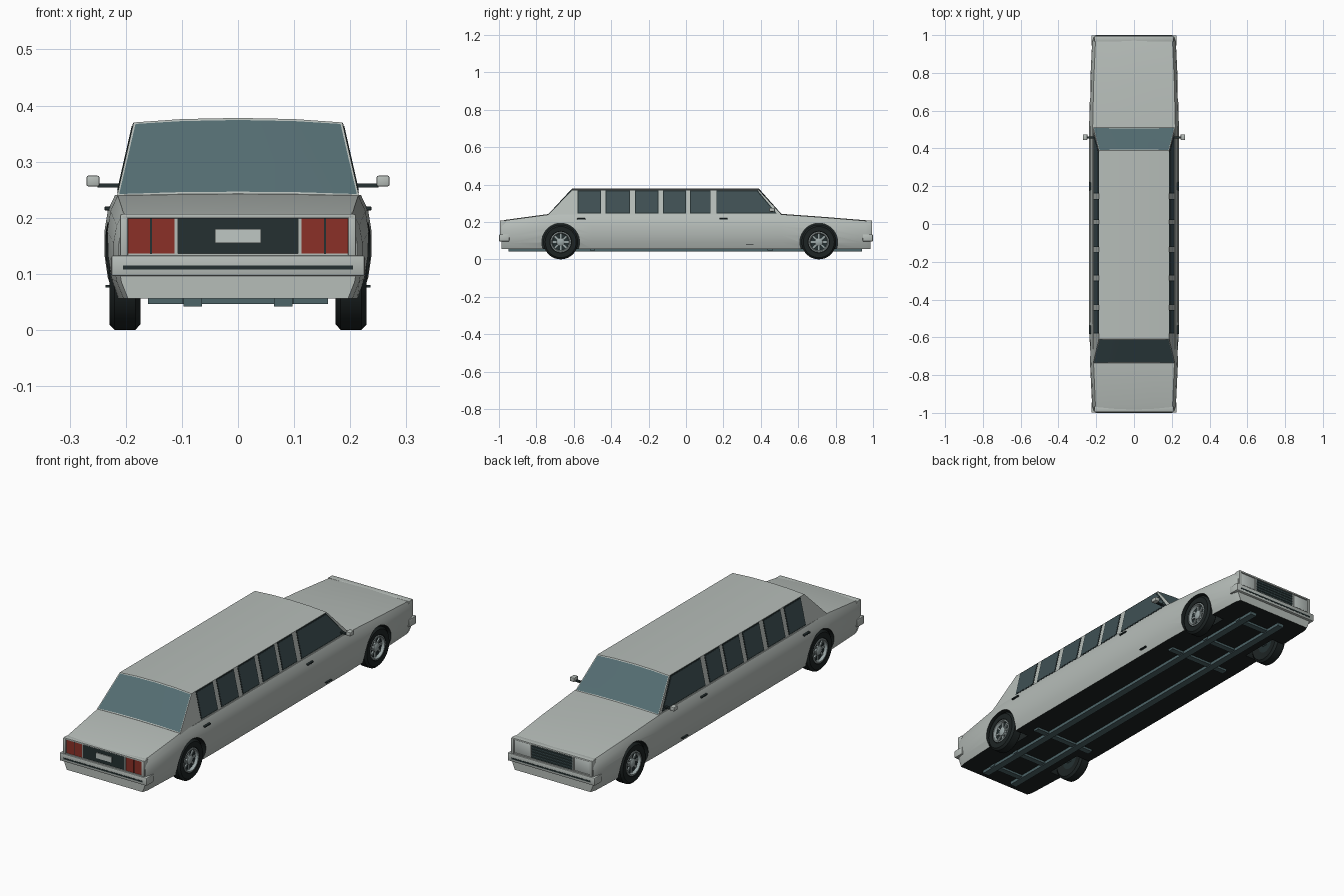
import bpy, bmesh, math
from mathutils import Vector, Matrix

if "Cube" in bpy.data.objects:
    bpy.data.objects.remove(bpy.data.objects["Cube"])


def mat(name, r, g, b):
    m = bpy.data.materials.new(name)
    m.diffuse_color = (r, g, b, 1)
    m.use_nodes = True
    m.node_tree.nodes["Principled BSDF"].inputs["Base Color"].default_value = m.diffuse_color
    return m


PAINT = mat("silver_paint", 0.47, 0.51, 0.485)
BLACK = mat("black_rubber", 0.012, 0.017, 0.017)
GLASS = mat("windscreen_glass", 0.09, 0.155, 0.17)
TINT = mat("tinted_glass", 0.05, 0.08, 0.088)
TRIM = mat("dark_trim", 0.018, 0.03, 0.031)
RED = mat("tail_red", 0.26, 0.03, 0.02)
STEEL = mat("wheel_steel", 0.33, 0.39, 0.39)
FRAME = mat("chassis_steel", 0.075, 0.13, 0.14)
LENS = mat("pale_lens", 0.52, 0.57, 0.55)


def finish(name, bm, mats, angle=30):
    bmesh.ops.recalc_face_normals(bm, faces=bm.faces)
    me = bpy.data.meshes.new(name)
    bm.to_mesh(me)
    bm.free()
    for m in mats:
        me.materials.append(m)
    for p in me.polygons:
        p.use_smooth = True
    me.set_sharp_from_angle(angle=math.radians(angle))
    ob = bpy.data.objects.new(name, me)
    bpy.context.collection.objects.link(ob)
    return ob


def box(name, x, y, z, m, bevel=0.0):
    """Box from (min, max) ranges."""
    bm = bmesh.new()
    bmesh.ops.create_cube(bm, size=1)
    for v in bm.verts:
        for i, (a, b) in enumerate((x, y, z)):
            v.co[i] = (a + b) / 2 + v.co[i] * (b - a)
    if bevel:
        bmesh.ops.bevel(bm, geom=bm.edges[:], offset=bevel, segments=2, affect='EDGES', profile=0.5)
    return finish(name, bm, [m])


def pair(name, x, y, z, m, bevel=0.0):
    box("right_" + name, x, y, z, m, bevel)
    box("left_" + name, (-x[1], -x[0]), y, z, m, bevel)


def loft(rings):
    """Skin mirrored half sections [(y, [(x, z), ...])], last point on the centre line."""
    bm = bmesh.new()
    rows = []
    for y, half in rings:
        pts = half + [(-x, z) for x, z in reversed(half[:-1])]
        rows.append([bm.verts.new((x, y, z)) for x, z in pts])
    n = len(rows[0])
    for a, b in zip(rows, rows[1:]):
        for i in range(n):
            j = (i + 1) % n
            bm.faces.new((a[i], a[j], b[j], b[i]))
    bm.faces.new(rows[0])
    bm.faces.new(rows[-1])
    bmesh.ops.recalc_face_normals(bm, faces=bm.faces)
    return bm


def lathe(name, profile, centre, side, m, steps=36):
    """Spin (radius, x) points round the wheel axle."""
    bm = bmesh.new()
    vs = [bm.verts.new((x, 0, r)) for r, x in profile]
    es = [bm.edges.new(e) for e in zip(vs, vs[1:])]
    bmesh.ops.spin(bm, geom=vs + es, cent=(0, 0, 0), axis=(1, 0, 0), angle=math.tau, steps=steps)
    bmesh.ops.remove_doubles(bm, verts=bm.verts, dist=1e-5)
    for v in bm.verts:
        v.co = Vector((v.co.x * side, v.co.y + centre[0], v.co.z + centre[1]))
    return finish(name, bm, [m])


# Lower body: (y, half width, deck height)
STATIONS = [(-.987, .213, .203), (-.96, .222, .209), (-.73, .233, .240), (-.5, .238, .241),
            (.5, .238, .241), (.75, .232, .223), (.96, .222, .206), (.987, .213, .201)]
SECTION = [(.92, 0), (.975, .2), (1, .42), (1, .65), (.975, .85), (.92, 1)]
rings = []
for y, w, top in STATIONS:
    half = [(w * f, .056 + t * (top - .056)) for f, t in SECTION]
    rings.append((y, half + [(w * .5, top + .002), (0, top + .003)]))
body = finish("lower_body", loft(rings), [PAINT, BLACK])

# Wheel arches cut into the body
WHEELS = {"rear": -.67, "front": .71}
for y in WHEELS.values():
    for s in (1, -1):
        bm = bmesh.new()
        bmesh.ops.create_cone(bm, cap_ends=True, segments=40, radius1=.101, radius2=.101, depth=.2,
                              matrix=Matrix.Translation((s * .245, y, .092)) @ Matrix.Rotation(math.pi / 2, 4, 'Y'))
        for f in bm.faces:
            f.material_index = 1
        cutter = finish("arch_cutter", bm, [PAINT, BLACK])
        cutter.hide_render = True
        mod = body.modifiers.new("arch", 'BOOLEAN')
        mod.operation, mod.solver, mod.object = 'DIFFERENCE', 'EXACT', cutter
dg = bpy.context.evaluated_depsgraph_get()
dg.update()
mesh = bpy.data.meshes.new_from_object(body.evaluated_get(dg))
body.modifiers.clear()
body.data = mesh
for ob in [o for o in bpy.data.objects if o.name.startswith("arch_cutter")]:
    bpy.data.objects.remove(ob)
for p in mesh.polygons:
    if p.normal.z < -.9 and p.center.z < .07:
        p.material_index = 1
mesh.set_sharp_from_angle(angle=math.radians(30))

# Cabin with inset front and rear screens
low = [(.219, .225), (.2155, .24), (.11, .242), (0, .243)]
high = [(.219, .225), (.186, .37), (.1, .376), (0, .378)]
bm = loft([(-.735, low), (-.61, high), (.39, high), (.51, low)])
for s in (1, -1):
    faces = [f for f in bm.faces if .4 < f.normal.y * s < .95]
    bmesh.ops.inset_region(bm, faces=faces, thickness=.005, depth=0)
    for f in faces:
        f.material_index = 1
finish("cabin", bm, [PAINT, GLASS], 20)


def side_plate(name, pts, m, lift, s):
    """Thin plate lying on the sloping cabin side from (y, z) points."""
    bm = bmesh.new()
    rows = [[bm.verts.new((s * (.219 - .033 * (z - .225) / .145 + d), y, z)) for y, z in pts]
            for d in (-.002, lift)]
    bm.faces.new(rows[0])
    bm.faces.new(rows[1])
    for i in range(len(pts)):
        j = (i + 1) % len(pts)
        bm.faces.new((rows[0][i], rows[0][j], rows[1][j], rows[1][i]))
    finish(name, bm, [m])


# Side windows with dark surrounds
WINDOWS = [(-.58, -.455), (-.43, -.3), (-.272, -.147), (-.122, 0), (.022, .132), (.162, None)]
for s, label in ((1, "right"), (-1, "left")):
    for a, b in WINDOWS:
        for kind, g, m, lift in (("window_frame", 0, TRIM, .001), ("window", .005, TINT, .002)):
            lo, hi = (.485 - 2 * g, .383 - g) if b is None else (b - g, b - g)
            side_plate(f"{label}_{kind}", [(a + g, .245 + g), (lo, .245 + g), (hi, .369 - g), (a + g, .369 - g)],
                       m, lift, s)

# Door handles, sill badges and mirrors on both sides
for y in (-.56, .2):
    pair("door_handle", (.226, .238), (y - .022, y + .022), (.213, .22), TRIM, .002)
pair("sill_badge", (.225, .2365), (.32, .36), (.076, .08), TRIM)
pair("mirror_arm", (.205, .25), (.452, .464), (.254, .261), TRIM)
pair("mirror", (.247, .27), (.445, .475), (.256, .275), PAINT, .003)

# Bumpers and grille surrounds at both ends
for s, end in ((-1, "rear"), (1, "front")):
    def yr(a, b):
        return tuple(sorted((s * a, s * b)))
    box(end + "_bumper", (-.226, .226), yr(.945, .999), (.096, .133), PAINT, .004)
    box(end + "_bumper_strip", (-.205, .205), yr(.99, 1), (.108, .115), TRIM)
    box(end + "_surround_top", (-.208, .208), yr(.965, .995), (.199, .207), PAINT, .002)
    box(end + "_surround_bottom", (-.208, .208), yr(.965, .993), (.128, .136), PAINT)
    pair(end + "_surround_side", (.196, .21), yr(.965, .995), (.13, .206), PAINT, .002)
    pair(end + "_divider", (.107, .113), yr(.97, .993), (.135, .2), PAINT)
    box(end + "_panel", (-.108, .108), yr(.97, .99), (.135, .2), TRIM)

# Tail lights and number plate
for x in ((.113, .153), (.157, .196)):
    pair("tail_light", x, (-.991, -.97), (.136, .199), RED)
pair("tail_light_gap", (.152, .158), (-.9885, -.97), (.136, .199), TRIM)
box("number_plate", (-.041, .041), (-.994, -.985), (.155, .18), LENS)

# Headlights and grille slats
pair("headlight", (.115, .196), (.97, .991), (.138, .198), LENS, .002)
for i in range(4):
    z = .147 + i * .013
    box("grille_slat", (-.106, .106), (.985, .993), (z, z + .003), FRAME)

# Chassis rails and cross members
pair("chassis_rail", (.064, .097), (-.95, .94), (.042, .06), FRAME)
for y in (-.88, -.72, -.5, .45, .62, .85):
    box("cross_member", (-.16 if abs(y) < .6 else -.1, .16 if abs(y) < .6 else .1),
        (y - .014, y + .014), (.046, .06), FRAME)
for y in WHEELS.values():
    box("axle", (-.18, .18), (y - .012, y + .012), (.08, .104), FRAME)

# Wheels: tyre, dished rim, spokes and hub
TYRE = [(.045, .18), (.082, .174), (.0925, .183), (.0925, .22), (.083, .229), (.058, .228), (.05, .216)]
RIM = [(.056, .222), (.055, .228), (.049, .229), (.044, .216)]
for axle, y in WHEELS.items():
    for s, label in ((1, "right"), (-1, "left")):
        c, name = (y, .0925), f"{axle}_{label}_"
        lathe(name + "tyre", TYRE, c, s, BLACK)
        lathe(name + "rim", RIM, c, s, STEEL)
        lathe(name + "dish", [(.056, .212), (0, .212)], c, s, TRIM)
        lathe(name + "dish_back", [(.05, .18), (0, .18)], c, s, TRIM)
        lathe(name + "hub", [(.023, .21), (.021, .221), (.012, .226), (0, .226)], c, s, STEEL, 20)
        bm = bmesh.new()
        for k in range(8):
            turn = Matrix.Translation((s * .214, c[0], c[1])) @ Matrix.Rotation(k * math.tau / 8, 4, 'X')
            bmesh.ops.create_cube(bm, size=1, matrix=turn @ Matrix.Translation((0, 0, .033)) @
                                  Matrix.Diagonal((.008, .009, .03, 1)))
        finish(name + "spokes", bm, [STEEL])
